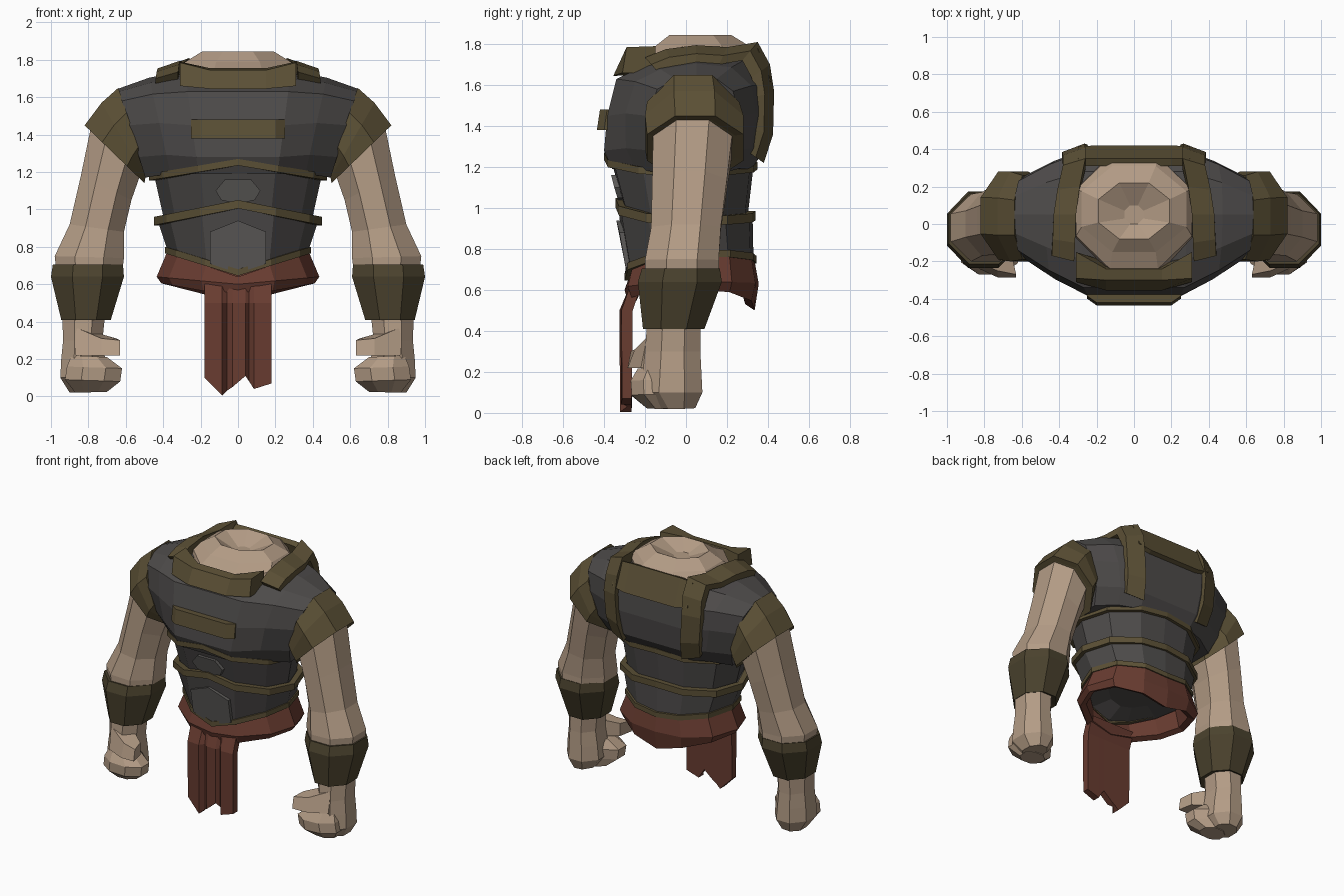
import bpy, bmesh
from math import cos, sin, pi
from mathutils import Vector


def material(name, rgb):
    m = bpy.data.materials.new(name)
    m.diffuse_color = (*rgb, 1)
    return m


SKIN = material("skin", (.45, .33, .235))
DARK = material("dark_leather", (.075, .07, .068))
BROWN = material("brown_leather", (.105, .08, .036))
BRACER = material("bracer_leather", (.07, .055, .027))
RED = material("red_cloth", (.14, .045, .03))
GREY = material("grey_plate", (.11, .105, .10))


def loft(name, rings, mat, mirror=False, cyclic=False):
    """Skin a list of equal-length point rings; cap the ends unless cyclic."""
    bm = bmesh.new()
    vs = [[bm.verts.new(p) for p in r] for r in rings]
    n = len(vs[0])
    pairs = list(zip(vs, vs[1:])) + ([(vs[-1], vs[0])] if cyclic else [])
    for a, b in pairs:
        for i in range(n):
            j = (i + 1) % n
            bm.faces.new((a[i], a[j], b[j], b[i]))
    if not cyclic:
        bm.faces.new(vs[0])
        bm.faces.new(vs[-1])
    bmesh.ops.recalc_face_normals(bm, faces=bm.faces)
    me = bpy.data.meshes.new(name)
    bm.to_mesh(me)
    bm.free()
    me.materials.append(mat)
    ob = bpy.data.objects.new(name, me)
    bpy.context.collection.objects.link(ob)
    if mirror:
        ob.modifiers.new("mirror", "MIRROR").use_mirror_merge = False
    return ob


def limb(xi, zi, xo, zo, y0, y1, n=8):
    """Flat-sided ring through an inner and outer (x, z) point and a y range."""
    c = Vector(((xi + xo) / 2, (y0 + y1) / 2, (zi + zo) / 2))
    a = Vector(((xo - xi) / 2, 0, (zo - zi) / 2))
    b = Vector((0, (y1 - y0) / 2, 0))
    k = 1 / cos(pi / n)
    return [c + k * (cos(t) * a + sin(t) * b)
            for t in ((i + .5) * 2 * pi / n for i in range(n))]


HALF = [(0, -1), (.45, -.95), (.85, -.55), (1, 0), (.85, .6), (.45, .95), (0, 1)]
OUTLINE = HALF + [(-x, y) for x, y in HALF[-2:0:-1]]


def waist(hw, yf, yb, zs, zf, zb):
    """Waist ring with its own height at the sides, front and back."""
    c, h = (yf + yb) / 2, (yb - yf) / 2
    return [(x * hw, c + y * h, zs + ((zf if y < 0 else zb) - zs) * (1 - abs(x)))
            for x, y in OUTLINE]


def band(name, hw, yf, yb, zs, zf, zb, h=.035, t=.04):
    """Closed strip around the waist."""
    out = waist(hw, yf, yb, zs, zf, zb)
    inn = waist(hw - t, yf + t, yb - t, zs, zf, zb)
    up = lambda r: [(x, y, z + h) for x, y, z in r]
    loft(name, [out, up(out), up(inn), inn], BROWN, cyclic=True)


def across(name, sections, mat):
    """Loft (x, [(y, z), ...]) sections from -x to +x, symmetric."""
    s = [(-x, p) for x, p in sections] + [(x, p) for x, p in sections[::-1]]
    loft(name, [[(x, y, z) for y, z in p] for x, p in s], mat)


def plate(name, pts, depth=.04):
    """Thin front plate from (x, y, z) points."""
    loft(name, [pts, [(x, y + depth, z) for x, y, z in pts]], GREY)


# Chest: sections across x, tapering downwards towards the armholes
mid = [(-.36, 1.19), (-.40, 1.28), (-.385, 1.45), (-.34, 1.63), (-.19, 1.70), (.05, 1.74),
       (.28, 1.72), (.39, 1.6), (.40, 1.45), (.38, 1.28), (.32, 1.19)]
end = [(-.12, 1.17), (-.17, 1.28), (-.19, 1.45), (-.14, 1.58), (-.05, 1.63), (.05, 1.645),
       (.15, 1.63), (.23, 1.57), (.26, 1.45), (.24, 1.28), (.18, 1.17)]
half = [((a + c) / 2 * 1.03, (b + d) / 2 + .012) for (a, b), (c, d) in zip(mid, end)]
stations = [(-.64, end), (-.46, half), (-.27, mid), (.27, mid), (.46, half), (.64, end)]
loft("chest_armor", [[(u * (1 - (1.64 - z) * .48), y, z) for y, z in p]
                     for u, p in stations], DARK)

# Neck stump with a shallow hollow
loft("neck", [limb(-a, z, a, z, y0, y1) for a, z, y0, y1 in
              [(.31, 1.66, -.28, .37), (.31, 1.745, -.24, .36), (.28, 1.79, -.15, .31),
               (.19, 1.845, -.08, .22), (.05, 1.78, 0, .10)]], SKIN)

# Collars
across("front_collar", [
    (.31, [(-.31, 1.66), (-.29, 1.785), (-.15, 1.79), (-.15, 1.66)]),
    (.15, [(-.355, 1.645), (-.30, 1.745), (-.24, 1.755), (-.20, 1.65)])], BROWN)
across("back_collar", [
    (.30, [(.35, 1.78), (.415, 1.62), (.37, 1.6), (.31, 1.76)]),
    (.2, [(.35, 1.785), (.42, 1.60), (.37, 1.58), (.31, 1.77)])], BROWN)

# Shoulder straps running over and down the back
path = [(-.20, 1.735, .32), (-.10, 1.775, .315), (.05, 1.795, .31), (.20, 1.785, .29),
        (.35, 1.81, .26), (.41, 1.70, .26), (.43, 1.57, .265), (.425, 1.36, .25),
        (.38, 1.22, .23)]
rings = []
for y, z, x in path:
    toward = lambda f: (.05 + (y - .05) * f, 1.45 + (z - 1.45) * f)
    rings.append([(x, y, z), (x + .12, *toward(.88)), (x + .12, *toward(.75)), (x, *toward(.8))])
loft("shoulder_strap", rings, BROWN, mirror=True)

# Chest bar
across("chest_bar", [
    (.25, [(-.40, 1.38), (-.385, 1.48), (-.34, 1.48), (-.36, 1.38)]),
    (.2, [(-.435, 1.38), (-.42, 1.48), (-.34, 1.48), (-.36, 1.38)])], BROWN)

# Belly layers, trims and plates
loft("upper_belly", [waist(.45, -.37, .33, 1.19, 1.25, 1.21),
                     waist(.39, -.30, .30, .92, 1.0, .95)], DARK)
loft("lower_belly", [waist(.43, -.335, .325, .94, 1.03, .96),
                     waist(.37, -.285, .33, .76, .65, .73),
                     waist(.2, -.14, .2, .76, .72, .74)], DARK)
band("chest_trim", .475, -.40, .35, 1.155, 1.235, 1.19)
band("belly_trim", .45, -.345, .34, .915, 1.005, .94, .045)
band("waist_trim", .39, -.30, .345, .765, .645, .73)
plate("upper_plate", [(-.12, -.35, 1.10), (-.07, -.365, 1.16), (.07, -.365, 1.16),
                      (.12, -.35, 1.10), (.09, -.335, 1.05), (0, -.33, 1.03), (-.09, -.335, 1.05)])
plate("lower_plate", [(-.15, -.325, .88), (0, -.34, .94), (.15, -.325, .88),
                      (.15, -.295, .71), (0, -.295, .66), (-.15, -.295, .71)])

# Waist cloth: open ring, dipping at the back
loft("waist_cloth", [waist(.38, -.28, .335, .77, .64, .74), waist(.435, -.30, .355, .64, .60, .63),
                     waist(.41, -.28, .335, .605, .53, .50), waist(.37, -.24, .29, .62, .55, .53),
                     waist(.34, -.25, .30, .74, .63, .71)], RED, cyclic=True)

# Hanging front cloth with folds and a ragged hem
cols = [(-.18, .10, 0), (-.085, .005, -.01), (-.06, .03, .025), (-.03, .05, 0),
        (.04, .11, 0), (.06, .08, .025), (.085, .04, -.005), (.18, .07, 0)]
loft("hanging_cloth", [[(x, -.27, .63), (x, -.315 + d, .5), (x, -.312 + d, z), (x, -.265, z),
                        (x, -.26, .5), (x, -.22, .62)] for x, z, d in cols], RED)

# Arms
loft("shoulder_cuff", [limb(.49, 1.20, .64, 1.65, -.19, .26),
                       limb(.495, 1.17, .73, 1.57, -.20, .28),
                       limb(.50, 1.14, .82, 1.45, -.19, .28),
                       limb(.53, 1.17, .79, 1.43, -.16, .24)], BROWN, mirror=True)
loft("arm", [limb(.51, 1.22, .78, 1.47, -.16, .23), limb(.57, 1.05, .84, 1.18, -.165, .20),
             limb(.61, .88, .90, .92, -.17, .17), limb(.61, .74, .98, .75, -.20, .16),
             limb(.62, .66, .97, .66, -.2, .16)], SKIN, mirror=True)
loft("bracer", [limb(.64, .70, .97, .70, -.18, .14), limb(.615, .705, .99, .705, -.215, .165),
                limb(.61, .64, 1.0, .64, -.235, .175), limb(.68, .41, .945, .41, -.21, .09),
                limb(.72, .42, .92, .42, -.17, .06)], BRACER, mirror=True)

# Hands
loft("hand", [limb(.71, .44, .94, .44, -.19, .07), limb(.725, .30, .935, .30, -.2, .07),
              limb(.71, .2, .945, .2, -.21, .075), limb(.70, .1, .95, .1, -.22, .08),
              limb(.75, .03, .90, .02, -.14, .045)], SKIN, mirror=True)
loft("fingers", [limb(.70, .21, .89, .22, -.235, -.06), limb(.62, .15, .915, .16, -.27, -.06),
                 limb(.63, .08, .925, .09, -.265, -.06), limb(.70, .025, .87, .02, -.19, -.05)],
     SKIN, mirror=True)
loft("thumb", [[(.63, -.285, .22), (.63, -.27, .30), (.65, -.18, .31), (.65, -.18, .22)],
               [(.73, -.285, .22), (.73, -.25, .31), (.72, -.13, .33), (.72, -.13, .22)],
               [(.87, -.22, .22), (.87, -.19, .37), (.85, -.1, .37), (.85, -.1, .22)]],
     SKIN, mirror=True)
